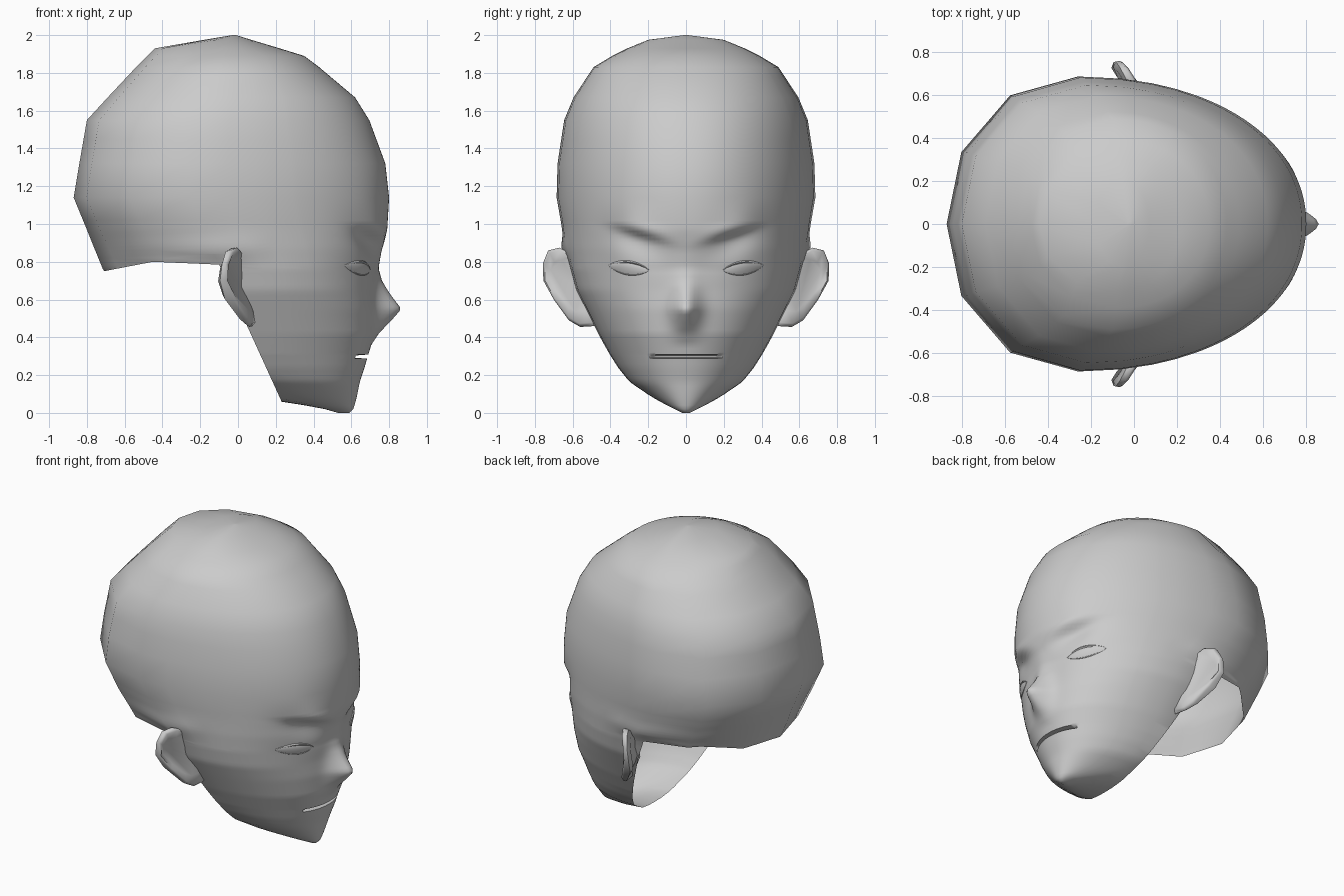
import bpy, bmesh, math
from mathutils import Vector

if "Cube" in bpy.data.objects:
    bpy.data.objects.remove(bpy.data.objects["Cube"])

skin = bpy.data.materials.new("plain_grey")
skin.diffuse_color = (0.6, 0.6, 0.6, 1)
skin.use_nodes = True
skin.node_tree.nodes["Principled BSDF"].inputs["Base Color"].default_value = skin.diffuse_color

# Horizontal head sections: height, back x, widest x, front x, half width
SECTIONS = [
    (0.00, 0.53, 0.56, 0.59, 0.02), (0.02, 0.46, 0.53, 0.61, 0.06),
    (0.05, 0.30, 0.42, 0.62, 0.12), (0.09, 0.00, 0.30, 0.63, 0.19),
    (0.165, -0.20, 0.20, 0.645, 0.30), (0.24, -0.30, 0.14, 0.67, 0.36),
    (0.31, -0.36, 0.10, 0.69, 0.405), (0.42, -0.45, 0.08, 0.725, 0.465),
    (0.55, -0.55, 0.05, 0.735, 0.53), (0.65, -0.63, 0.03, 0.73, 0.58),
    (0.76, -0.715, 0.00, 0.735, 0.61), (0.87, -0.76, -0.08, 0.765, 0.635),
    (0.97, -0.80, -0.17, 0.79, 0.655), (1.14, -0.87, -0.26, 0.80, 0.685),
    (1.32, -0.84, -0.25, 0.78, 0.68), (1.55, -0.80, -0.22, 0.695, 0.645),
    (1.67, -0.69, -0.17, 0.62, 0.595), (1.83, -0.54, -0.10, 0.43, 0.49),
    (1.89, -0.48, -0.08, 0.35, 0.39), (1.93, -0.44, -0.08, 0.22, 0.31),
    (1.975, -0.18, -0.05, 0.07, 0.20), (2.00, -0.03, -0.02, -0.01, 0.01)]
# Nose height above the face, by z
NOSE = [(0.36, 0), (0.42, 0.02), (0.50, 0.09), (0.55, 0.13), (0.62, 0.08),
        (0.70, 0.03), (0.77, 0.008), (0.86, 0)]
P = 2.1


def lerp_table(table, z):
    if z <= table[0][0]:
        return table[0][1:]
    for a, b in zip(table, table[1:]):
        if z <= b[0]:
            t = (z - a[0]) / (b[0] - a[0])
            return [p + (q - p) * t for p, q in zip(a[1:], b[1:])]
    return table[-1][1:]


def bell(v, s):
    return math.exp(-(v / s) ** 2)


def relief(y, z):
    """Forward offset of the face: nose, brow, eye socket and mouth."""
    y = abs(y)
    d = lerp_table(NOSE, z)[0] * bell(y, 0.072)
    h = z - (0.87 + 0.3 * (y - 0.08))
    window = bell(y - 0.25, 0.14)
    d -= 0.045 * window * bell(h, 0.035 if h > 0 else 0.09)
    d += 0.012 * window * bell(h - 0.06, 0.04)
    if 0.29 < z < 0.306:
        d -= 0.08 * math.sqrt(max(0, 1 - (y / 0.185) ** 2))
    return d


def face_x(y, z):
    xb, xm, xf, w = lerp_table(SECTIONS, z)
    return xm + (xf - xm) * max(0, 1 - (abs(y) / w) ** P) ** (1 / P) + relief(y, z)


def finish(name, bm, angle=60):
    bmesh.ops.recalc_face_normals(bm, faces=bm.faces)
    me = bpy.data.meshes.new(name)
    bm.to_mesh(me)
    bm.free()
    me.materials.append(skin)
    ob = bpy.data.objects.new(name, me)
    bpy.context.collection.objects.link(ob)
    bpy.ops.object.select_all(action='DESELECT')
    ob.select_set(True)
    bpy.context.view_layer.objects.active = ob
    bpy.ops.object.shade_smooth_by_angle(angle=math.radians(angle))
    return ob


def bridge(bm, a, b, closed=True):
    n = len(a)
    for i in range(n if closed else n - 1):
        j = (i + 1) % n
        bm.faces.new((a[i], a[j], b[j], b[i]))


# Head shell: fine rings on the face, coarse ones on the skull
levels = [i * 0.02 for i in range(52) if i != 15]
levels += [0.287, 0.293, 0.303, 0.309, 1.14, 1.32, 1.45, 1.55, 1.67, 1.78,
           1.83, 1.89, 1.93, 1.975, 2.0]
levels.sort()
half = [i * 2 for i in range(1, 31)] + [66, 72, 80, 90, 120, 152]
angles = [0] + half + [180] + [-a for a in reversed(half)]
bm = bmesh.new()
rings = []
for z in levels:
    xb, xm, xf, w = lerp_table(SECTIONS, z)
    ring = []
    for deg in angles:
        c, s = math.cos(math.radians(deg)), math.sin(math.radians(deg))
        y = math.copysign(w * abs(s) ** (2 / P), s)
        r = abs(c) ** (2 / P)
        x = xm + (xf - xm) * r + relief(y, z) if c > 0 else xm + (xb - xm) * r
        # skull swells towards the ear tops
        y *= 1 + 0.04 * bell(x + 0.06, 0.09) * bell(z - 0.88, 0.07)
        ring.append(bm.verts.new((x, y, z)))
    rings.append(ring)
for a, b in zip(rings, rings[1:]):
    bridge(bm, a, b)
bm.faces.new(rings[0])
bm.faces.new(rings[-1])

# Open neck: cut along the skull base and the back of the jaw
cuts = [((-0.45, 0.80), (-0.10, 0.785)), ((-0.71, 0.75), (-0.45, 0.80)),
        ((-0.10, 0.785), (0.24, 0.04))]
planes = []
for (x0, z0), (x1, z1) in cuts:
    n = Vector((-(z1 - z0), 0, x1 - x0)).normalized()
    planes.append((Vector((x0, 0, z0)), n))
for co, n in planes:
    faces = [f for f in bm.faces if f.calc_center_median().z < 0.84
             and min(v.co.x for v in f.verts) < 0.3]
    geom = set(faces)
    for f in faces:
        geom.update(f.verts)
        geom.update(f.edges)
    bmesh.ops.bisect_plane(bm, geom=list(geom), plane_co=co, plane_no=n, dist=1e-5)
neck = [f for f in bm.faces
        if all((f.calc_center_median() - co).dot(n) < 0 for co, n in planes)]
bmesh.ops.delete(bm, geom=neck, context='FACES')
finish("head", bm)

# Ear rim: y, z, back x, front x
EAR = [(0.60, 0.84, -0.05, 0.03), (0.67, 0.875, -0.045, 0.01),
       (0.73, 0.86, -0.075, -0.025), (0.758, 0.79, -0.095, -0.05),
       (0.755, 0.70, -0.105, -0.055), (0.70, 0.60, -0.08, -0.01),
       (0.62, 0.49, 0.0, 0.05), (0.56, 0.455, 0.04, 0.075),
       (0.48, 0.46, 0.05, 0.09), (0.50, 0.62, -0.02, 0.05)]
for side, label in ((1, "left"), (-1, "right")):
    # Ear flap
    bm = bmesh.new()
    cy, cz = 0.635, 0.69

    def loop(scale, front, shift):
        return [bm.verts.new((e[3 if front else 2] + shift,
                              side * (cy + (e[0] - cy) * scale),
                              cz + (e[1] - cz) * scale)) for e in EAR]
    stack = [loop(0.75, False, 0.0), loop(0.97, False, 0.01), loop(1.0, True, -0.015),
             loop(0.92, True, 0.0), loop(0.65, True, -0.01)]
    for a, b in zip(stack, stack[1:]):
        bridge(bm, a, b)
    bm.faces.new(stack[0])
    bm.faces.new(stack[-1])
    finish(label + "_ear", bm)

    # Almond eye surface
    def almond(u, v):
        arch = math.sin(math.pi * u) ** 0.75
        y = 0.195 + 0.215 * u
        mid = 0.755 + 0.025 * u
        return y, mid + (0.032 * v if v > 0 else 0.036 * v) * arch

    bm = bmesh.new()
    cols = []
    for i in range(13):
        col = []
        for j in range(7):
            v = j / 3 - 1
            y, z = almond(i / 12, v)
            bulge = 0.009 * math.sin(math.pi * i / 12) * (1 - v * v) + 0.002
            col.append(bm.verts.new((face_x(y, z) + bulge, side * y, z)))
        cols.append(col)
    for a, b in zip(cols, cols[1:]):
        bridge(bm, a, b, closed=False)
    bmesh.ops.remove_doubles(bm, verts=bm.verts, dist=1e-5)
    finish(label + "_eye", bm)

    # Upper and lower eyelid rims, tapered to the corners
    for v, thick, part in ((1, 0.010, "upper"), (-1, 0.005, "lower")):
        bm = bmesh.new()
        tubes = []
        for i in range(13):
            y, z = almond(i / 12, v)
            r = thick * (0.25 + 0.75 * math.sin(math.pi * i / 12))
            tubes.append([bm.verts.new((face_x(y, z) + r * math.cos(k * math.pi / 3),
                                        side * y, z + r * 0.8 * math.sin(k * math.pi / 3)))
                          for k in range(6)])
        for a, b in zip(tubes, tubes[1:]):
            bridge(bm, a, b)
        bm.faces.new(tubes[0])
        bm.faces.new(tubes[-1])
        finish(label + "_" + part + "_eyelid", bm)
